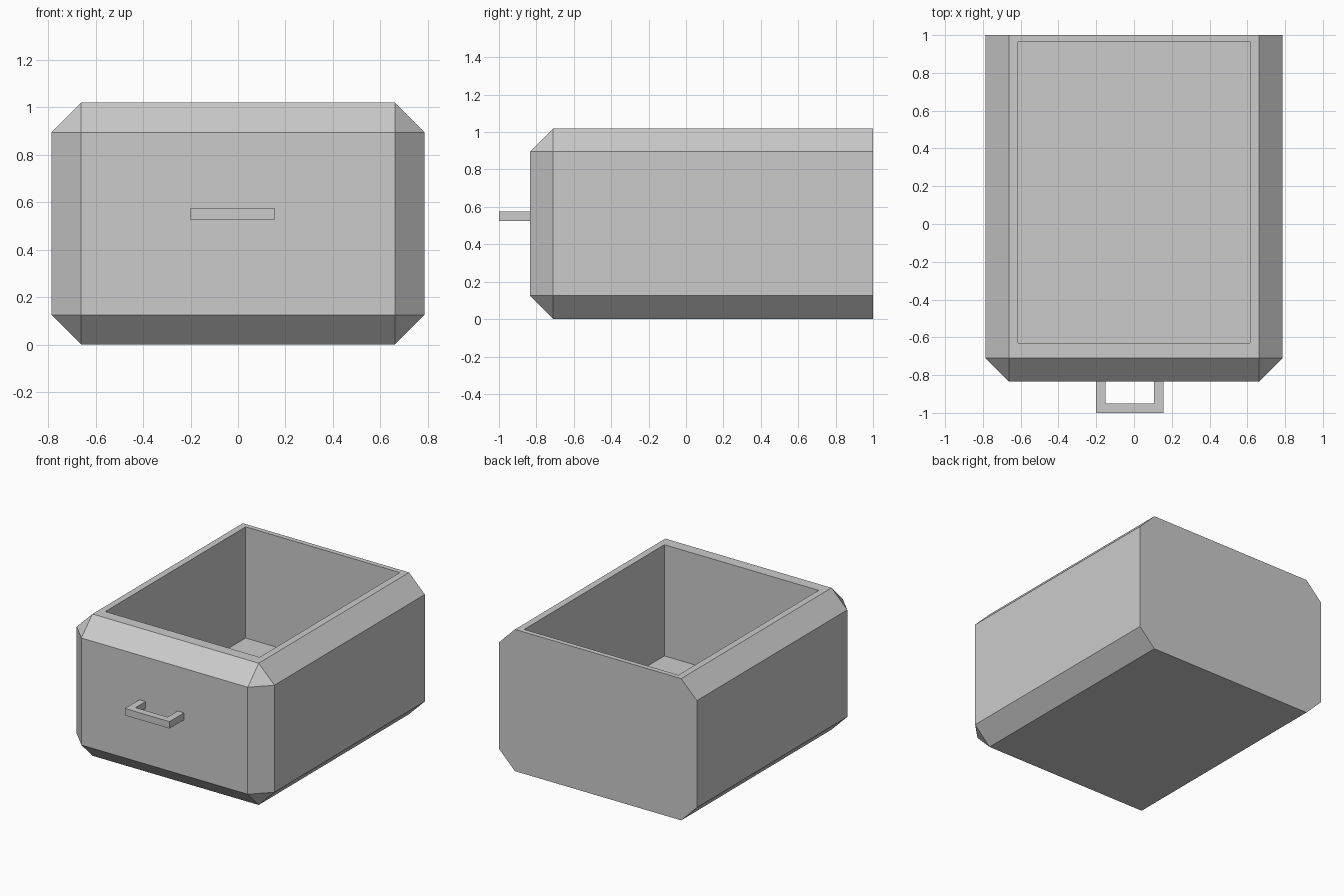
import bpy, bmesh
from mathutils import Vector

if "Cube" in bpy.data.objects:
    bpy.data.objects.remove(bpy.data.objects["Cube"])

HALF_W, FRONT, BACK, HEIGHT = 0.787, -0.835, 1.0, 1.02
CHAMFER, FLOOR_Z = 0.125, 0.22


def add_object(name, bm):
    bmesh.ops.recalc_face_normals(bm, faces=bm.faces)
    mesh = bpy.data.meshes.new(name)
    bm.to_mesh(mesh)
    bm.free()
    obj = bpy.data.objects.new(name, mesh)
    bpy.context.collection.objects.link(obj)
    return obj


# Drawer box: chamfered everywhere except around the flat back
bm = bmesh.new()
bmesh.ops.create_cube(bm, size=1)
bmesh.ops.scale(bm, vec=(2 * HALF_W, BACK - FRONT, HEIGHT), verts=bm.verts)
bmesh.ops.translate(bm, vec=(0, (FRONT + BACK) / 2, HEIGHT / 2), verts=bm.verts)
edges = [e for e in bm.edges if any(v.co.y < 0 for v in e.verts)]
bmesh.ops.bevel(bm, geom=edges, offset=CHAMFER, segments=1,
                affect='EDGES', clamp_overlap=True)

# Open cavity: inset the top face to the rim outline, then push it to the floor
bm.normal_update()
top = max((f for f in bm.faces if f.normal.z > 0.99), key=lambda f: f.calc_area())
bmesh.ops.inset_region(bm, faces=[top], thickness=0.03)
for v in top.verts:
    v.co.x = 0.613 if v.co.x > 0 else -0.615
    v.co.y = 0.965 if v.co.y > 0 else -0.63
floor = bmesh.ops.extrude_discrete_faces(bm, faces=[top])["faces"][0]
for v in floor.verts:
    v.co.z = FLOOR_Z
add_object("drawer_box", bm)

# Handle: square-section U profile extruded upwards
x0, x1, y0, y1, t = -0.2, 0.155, -1.0, FRONT, 0.05
profile = [(x0, y1), (x0, y0), (x1, y0), (x1, y1),
           (x1 - t, y1), (x1 - t, y0 + t), (x0 + t, y0 + t), (x0 + t, y1)]
bm = bmesh.new()
face = bm.faces.new([bm.verts.new((x, y, 0.525)) for x, y in profile])
ext = bmesh.ops.extrude_face_region(bm, geom=[face])["geom"]
bmesh.ops.translate(bm, vec=Vector((0, 0, t)),
                    verts=[g for g in ext if isinstance(g, bmesh.types.BMVert)])
add_object("handle", bm)
